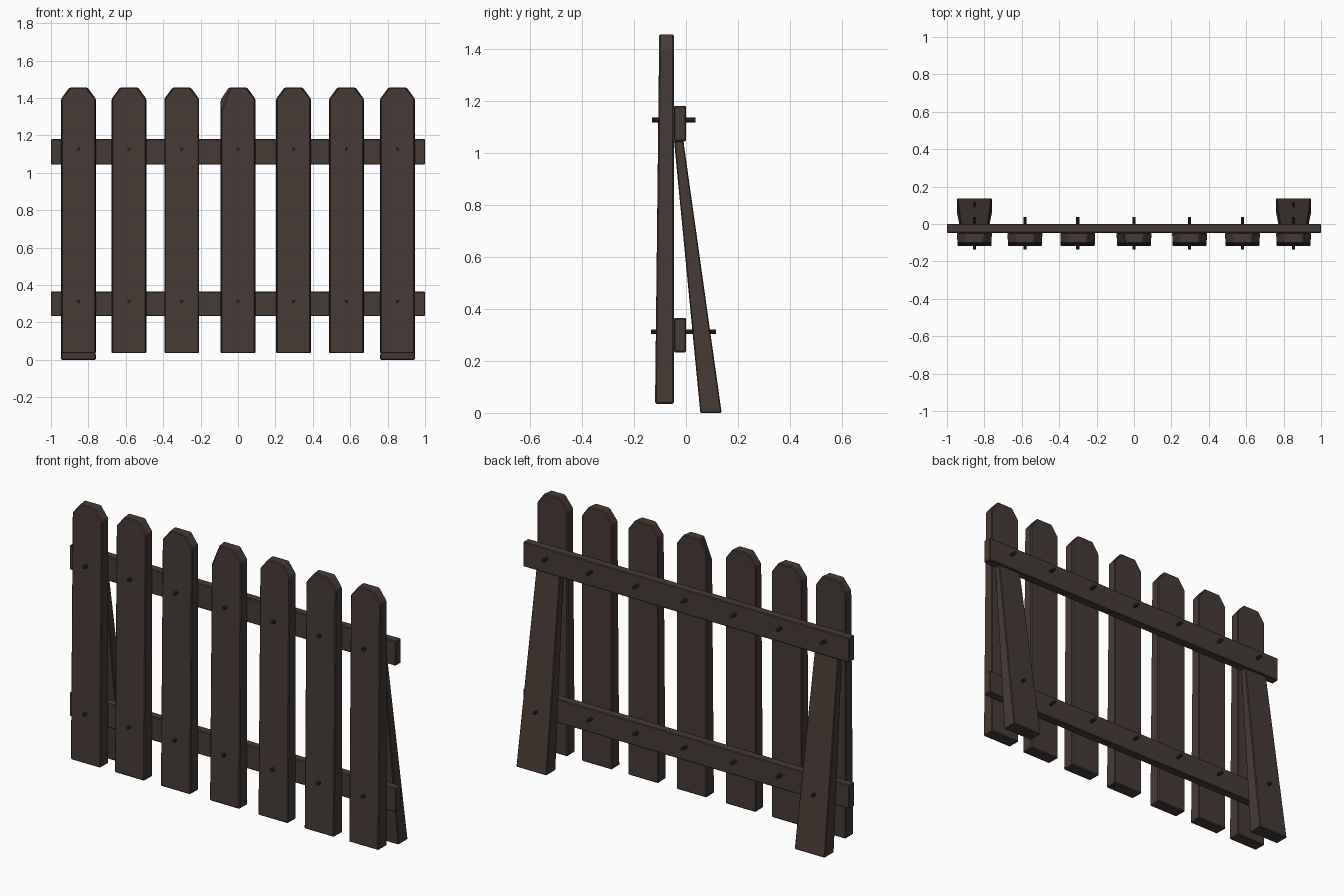
import bpy, bmesh

cube = bpy.data.objects.get("Cube")
if cube:
    bpy.data.objects.remove(cube, do_unlink=True)


def material(name, color):
    m = bpy.data.materials.new(name)
    m.use_nodes = True
    m.diffuse_color = color
    bsdf = m.node_tree.nodes["Principled BSDF"]
    bsdf.inputs["Base Color"].default_value = color
    bsdf.inputs["Roughness"].default_value = 0.9
    return m


wood = material("dark brown wood", (0.062, 0.043, 0.035, 1))
iron = material("dark iron", (0.026, 0.020, 0.018, 1))


def loft(name, loop_a, loop_b, bevel):
    """Solid between two matching outlines, with worn edges."""
    bm = bmesh.new()
    a = [bm.verts.new(p) for p in loop_a]
    b = [bm.verts.new(p) for p in loop_b]
    bm.faces.new(a)
    bm.faces.new(b[::-1])
    for i in range(len(a)):
        j = (i + 1) % len(a)
        bm.faces.new((a[j], a[i], b[i], b[j]))
    bmesh.ops.recalc_face_normals(bm, faces=bm.faces)
    me = bpy.data.meshes.new(name)
    bm.to_mesh(me)
    bm.free()
    obj = bpy.data.objects.new(name, me)
    bpy.context.collection.objects.link(obj)
    me.materials.append(wood)
    mod = obj.modifiers.new("worn edges", "BEVEL")
    mod.width = bevel
    mod.segments = 1
    return obj


def rect(x, half, y0, y1, z):
    return [(x - half, y0, z), (x + half, y0, z), (x + half, y1, z), (x - half, y1, z)]


def picket(name, x, worn):
    """Upright board with a clipped top; front leans back slightly."""
    def outline(front):
        y_low, y_high = (-0.119, -0.103) if front else (-0.047, -0.047)
        half = 0.091 if front else 0.093
        left = 1.33 if worn and front else 1.395
        tip = 0.042 if front else 0.05
        return [(x - half, y_low, 0.035), (x + half, y_low, 0.035),
                (x + half, y_high, 1.395), (x + tip, y_high, 1.455),
                (x - tip, y_high, 1.455), (x - half, y_high, left)]
    return loft(name, outline(True), outline(False), 0.005)


def nail(name, x, z, y0, y1):
    bpy.ops.mesh.primitive_cylinder_add(
        vertices=8, radius=0.009, depth=y1 - y0,
        location=(x, (y0 + y1) / 2, z), rotation=(1.5708, 0, 0))
    obj = bpy.context.object
    obj.name = name
    obj.data.materials.append(iron)


# Pickets and the nails through them
centers = (-0.853, -0.583, -0.301, 0, 0.297, 0.58, 0.853)
for i, x in enumerate(centers):
    picket(f"picket_{i + 1}", x, x == 0)
    nail(f"upper_nail_{i + 1}", x, 1.126, -0.13, 0.037)
    end = abs(x) > 0.8
    nail(f"lower_nail_{i + 1}", x, 0.312, -0.135, 0.115 if end else 0.037)

# Horizontal rails
for name, z0, z1 in (("lower_rail", 0.233, 0.365), ("upper_rail", 1.044, 1.18)):
    loft(name, rect(0, 1.0, -0.047, 0, z0), rect(0, 1.0, -0.047, 0, z1), 0.004)

# Leaning back braces, narrowing under the upper rail
for name, x in (("right_brace", -0.853), ("left_brace", 0.853)):
    loft(name, rect(x, 0.093, 0.055, 0.137, 0),
         rect(x, 0.073, -0.046, -0.01, 1.046), 0.004)
